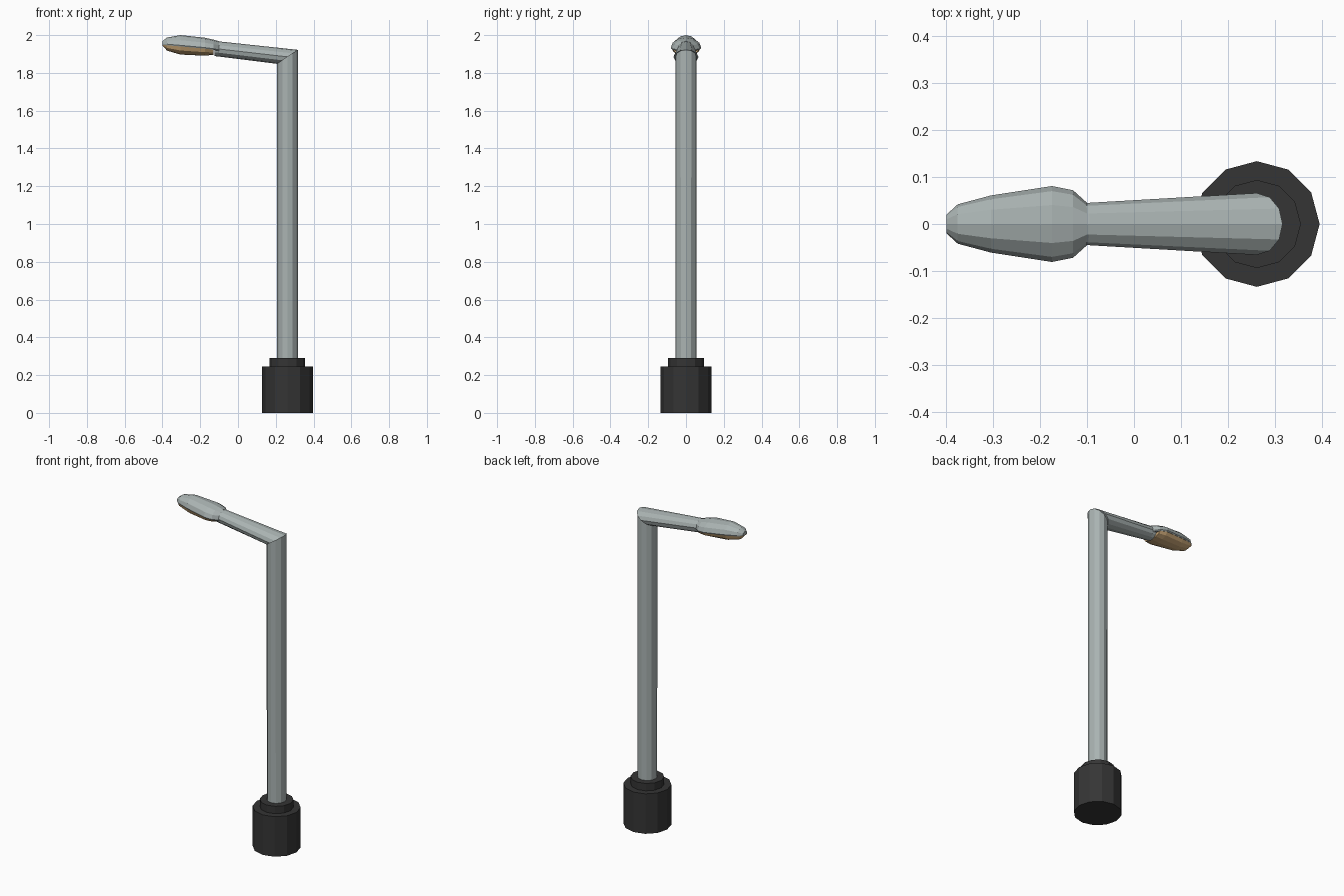
import bpy, math

if "Cube" in bpy.data.objects:
    bpy.data.objects.remove(bpy.data.objects["Cube"])

TAU = math.tau
CX = 0.262          # pole axis
SIDES = 12


def material(name, rgb):
    m = bpy.data.materials.new(name)
    m.diffuse_color = (*rgb, 1)
    m.use_nodes = True
    m.node_tree.nodes["Principled BSDF"].inputs["Base Color"].default_value = m.diffuse_color
    return m


GREY = material("grey metal", (0.40, 0.45, 0.445))
DARK = material("dark base", (0.035, 0.035, 0.035))
AMBER = material("amber glass", (0.58, 0.38, 0.18))


def loft(name, rings, mat):
    """Join equal-sized rings into a closed, capped skin."""
    n = len(rings[0])
    verts = [v for r in rings for v in r]
    faces = [(i * n + j, i * n + (j + 1) % n, (i + 1) * n + (j + 1) % n, (i + 1) * n + j)
             for i in range(len(rings) - 1) for j in range(n)]
    faces += [tuple(reversed(range(n))), tuple(range(len(verts) - n, len(verts)))]
    me = bpy.data.meshes.new(name)
    me.from_pydata(verts, [], faces)
    me.materials.append(mat)
    ob = bpy.data.objects.new(name, me)
    bpy.context.collection.objects.link(ob)
    return ob


def ring(low, high, half_y):
    """Elliptical ring about y = 0, spanning low to high, both given as (x, z)."""
    out = []
    for k in range(SIDES):
        c, s = math.cos(TAU * k / SIDES), math.sin(TAU * k / SIDES)
        t = (1 + c) / 2
        out.append((low[0] + (high[0] - low[0]) * t, half_y * s,
                    low[1] + (high[1] - low[1]) * t))
    return out


def flat(r, z):
    return ring((CX - r, z), (CX + r, z), r)


# Stepped base
loft("base", [flat(0.134, 0), flat(0.134, 0.245), flat(0.094, 0.245), flat(0.094, 0.29)], DARK)

# Upright pole, cut along the mitre at the top
elbow_in, elbow_out = (0.207, 1.848), (0.317, 1.922)
loft("pole", [flat(0.055, 0.29), ring(elbow_in, elbow_out, 0.056)], GREY)

# Tapered arm rising to the lamp
arm = loft("arm", [ring(elbow_in, elbow_out, 0.066),
                   ring((-0.105, 1.887), (-0.095, 1.966), 0.045),
                   ring((-0.125, 1.889), (-0.125, 1.968), 0.044)], GREY)

# Lamp stations: x, half width, top z, seam z, bottom z
stations = [(-0.400, 0.020, 1.968, 1.955, 1.945),
            (-0.376, 0.042, 1.987, 1.952, 1.918),
            (-0.305, 0.061, 2.000, 1.946, 1.897),
            (-0.175, 0.081, 1.986, 1.934, 1.891),
            (-0.130, 0.072, 1.976, 1.928, 1.896),
            (-0.100, 0.045, 1.968, 1.922, 1.905)]


def half_section(x, w, z0, z1, steps=6):
    return [(x, w * math.cos(math.pi * k / steps),
             z0 + (z1 - z0) * math.sin(math.pi * k / steps)) for k in range(steps + 1)]


# Lamp hood (upper shell with a shallow lip) and glass lens below it
hood, lens = [], []
for x, w, top, seam, bottom in stations:
    lip = seam - 0.006
    hood.append([(x, -w * 0.95, lip), (x, w * 0.95, lip)] + half_section(x, w, seam, top))
    if x < -0.11:
        lens.append(half_section(x, w * 0.93, lip, bottom))
loft("lamp_hood", hood, GREY)
loft("lamp_lens", lens, AMBER)

# Consistent outward normals
import bmesh
for ob in bpy.context.collection.objects:
    bm = bmesh.new()
    bm.from_mesh(ob.data)
    bmesh.ops.recalc_face_normals(bm, faces=bm.faces)
    bm.to_mesh(ob.data)
    bm.free()
